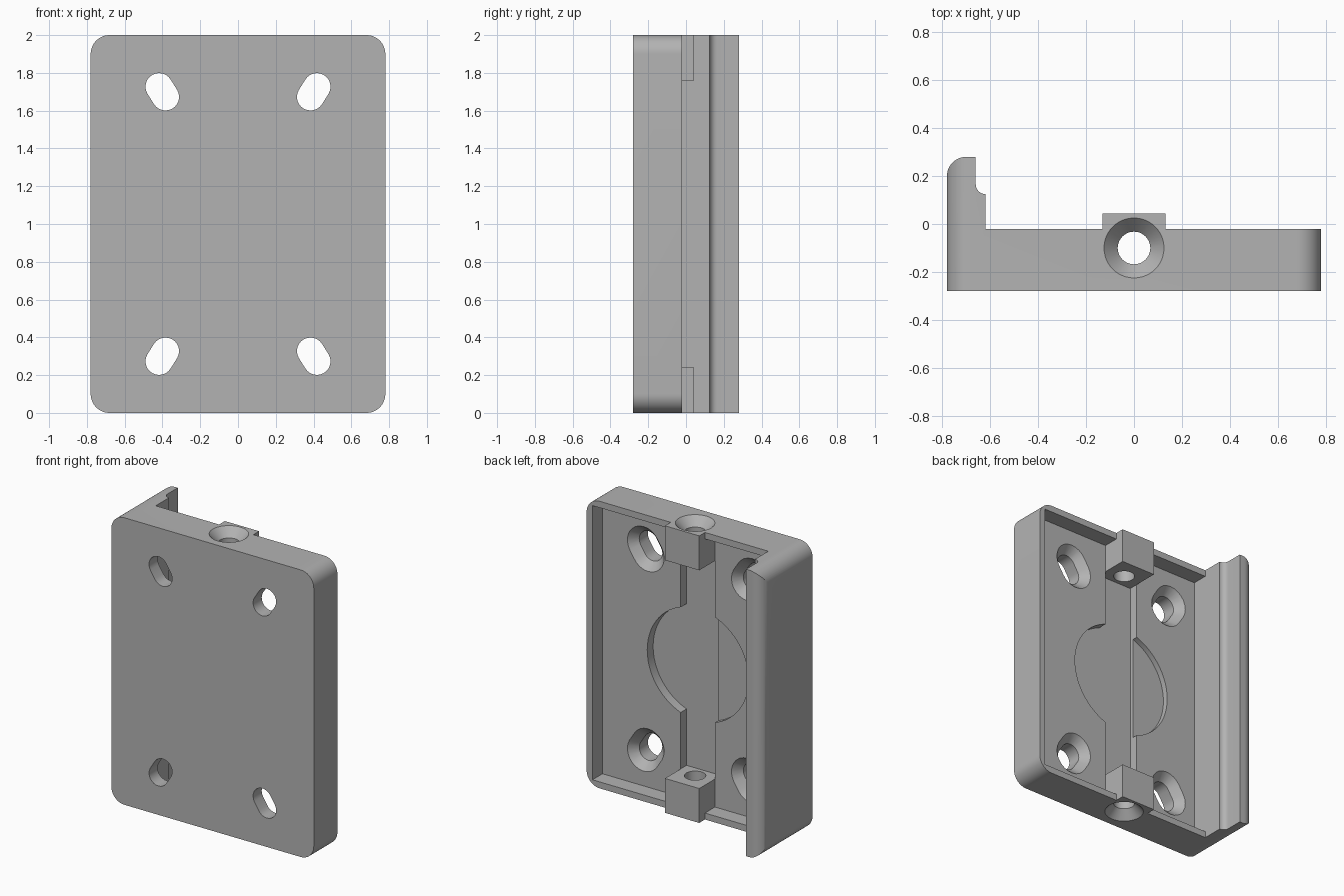
import bpy
import bmesh
from math import sin, cos, pi, radians

cube = bpy.data.objects.get("Cube")
if cube:
    bpy.data.objects.remove(cube, do_unlink=True)

grey = bpy.data.materials.new("plain grey")
grey.use_nodes = True
colour = (0.45, 0.45, 0.45, 1)
grey.diffuse_color = colour
grey.node_tree.nodes["Principled BSDF"].inputs["Base Color"].default_value = colour


def loft(name, rings):
    """Closed solid through matching rings of 3D points."""
    bm = bmesh.new()
    loops = [[bm.verts.new(p) for p in ring] for ring in rings]
    for a, b in zip(loops, loops[1:]):
        for i in range(len(a)):
            j = (i + 1) % len(a)
            bm.faces.new((a[i], a[j], b[j], b[i]))
    bm.faces.new(loops[0][::-1])
    bm.faces.new(loops[-1])
    bmesh.ops.recalc_face_normals(bm, faces=bm.faces[:])
    mesh = bpy.data.meshes.new(name)
    bm.to_mesh(mesh)
    bm.free()
    mesh.materials.append(grey)
    ob = bpy.data.objects.new(name, mesh)
    bpy.context.collection.objects.link(ob)
    return ob


def arc(cx, cy, r, start, end, n=12):
    return [(cx + r * cos(radians(start + (end - start) * i / n)),
             cy + r * sin(radians(start + (end - start) * i / n))) for i in range(n + 1)]


def along_y(name, pts, y0, y1):
    return loft(name, [[(x, y, z) for x, z in pts] for y in (y0, y1)])


def box(name, x0, x1, y0, y1, z0, z1):
    return along_y(name, [(x0, z0), (x1, z0), (x1, z1), (x0, z1)], y0, y1)


def combine(target, tool, operation):
    mod = target.modifiers.new(operation.lower(), "BOOLEAN")
    mod.operation, mod.object, mod.solver = operation, tool, "EXACT"
    bpy.context.view_layer.objects.active = target
    bpy.ops.object.modifier_apply(modifier=mod.name)
    bpy.data.objects.remove(tool, do_unlink=True)


W, BACK, FRONT, FLOOR, GROOVE = 0.78, -0.02, -0.28, -0.13, -0.195
R = 0.1

# Plate with side rail, as one section run up the height
section = [(-W, FRONT), (W, FRONT), (W, BACK), (-0.62, BACK)]
section += arc(-0.62, 0.165, 0.04, 270, 180, 8)
section += [(-0.66, 0.28)] + arc(-0.7, 0.2, 0.08, 90, 180)
body = loft("mounting_plate", [[(x, y, z) for x, y in section] for z in (0, 2)])

# Rounded outline
outline = (arc(W - R, R, R, 270, 360) + arc(W - R, 2 - R, R, 0, 90)
           + arc(R - W, 2 - R, R, 90, 180) + arc(R - W, R, R, 180, 270))
combine(body, along_y("outline", outline, -0.5, 0.5), "INTERSECT")

# Back pocket, centre groove and round recess
combine(body, box("pocket", -0.62, 0.735, FLOOR, 0.1, 0.045, 1.955), "DIFFERENCE")
combine(body, box("groove", -0.132, 0.132, GROOVE, -0.05, 0.045, 1.955), "DIFFERENCE")
half = arc(0, 1, 0.39, -90, 90, 32)
combine(body, along_y("deep_recess", half, GROOVE, -0.06), "DIFFERENCE")
combine(body, along_y("shallow_recess", [(-x, z) for x, z in half], FLOOR - 0.038, -0.06),
        "DIFFERENCE")


# Countersunk slots in the four corners
def slot(r, y, sx, sz):
    pts = arc(0.418, 0.727, r, -30, 150) + arc(0.384, 0.673, r, 150, 330)
    return [(sx * x, y, 1 + sz * z) for x, z in pts]


for sx in (-1, 1):
    for sz in (-1, 1):
        steps = [(0.125, -0.06), (0.125, FLOOR), (0.072, -0.185), (0.072, -0.4)]
        combine(body, loft("slot", [slot(r, y, sx, sz) for r, y in steps]), "DIFFERENCE")

# Screw blocks at both ends, each with a countersunk hole
for sz in (-1, 1):
    ends = sorted((1 + sz * 0.76, 1 + sz))
    combine(body, box("block", -0.132, 0.132, GROOVE - 0.02, 0.043, *ends), "UNION")
for sz in (-1, 1):
    steps = [(0.125, 1.05), (0.125, 1.0), (0.068, 0.94), (0.068, 0.7)]
    rings = [[(x, y, 1 + sz * z) for x, y in arc(0, -0.1, r, 0, 352.5, 47)]
             for r, z in steps]
    combine(body, loft("screw_hole", rings), "DIFFERENCE")

bpy.ops.object.select_all(action="DESELECT")
body.select_set(True)
bpy.context.view_layer.objects.active = body
bpy.ops.object.shade_smooth_by_angle(angle=radians(30))
